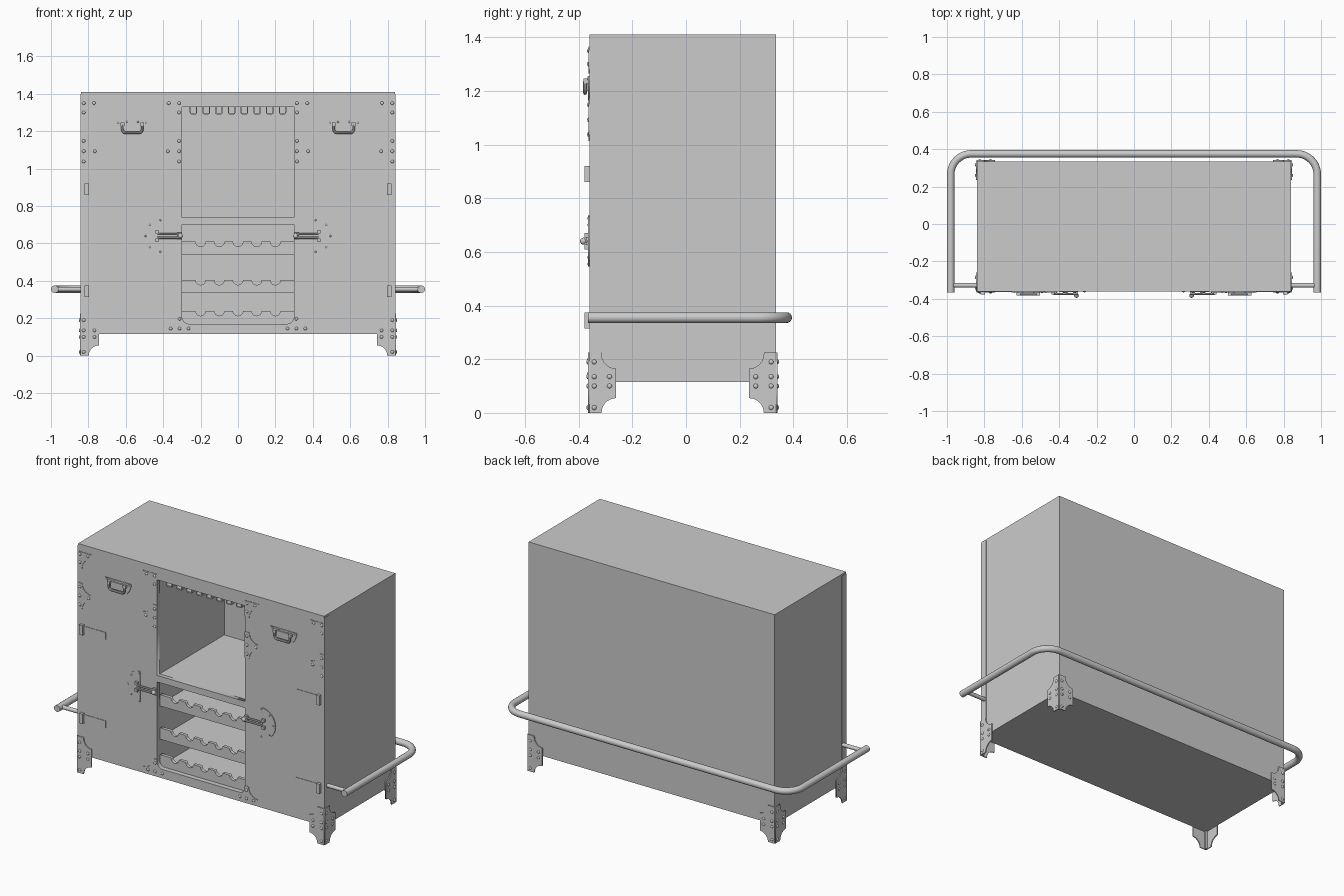
import bpy, bmesh
from math import sin, cos, pi, radians
from mathutils import Matrix, Vector

if "Cube" in bpy.data.objects:
    bpy.data.objects.remove(bpy.data.objects["Cube"])

F, B, W = -0.36, 0.335, 0.84      # front, back, half width


def add(name, bm, smooth=False):
    bmesh.ops.recalc_face_normals(bm, faces=bm.faces)
    me = bpy.data.meshes.new(name)
    bm.to_mesh(me)
    bm.free()
    ob = bpy.data.objects.new(name, me)
    bpy.context.collection.objects.link(ob)
    if smooth:
        bpy.ops.object.select_all(action='DESELECT')
        ob.select_set(True)
        bpy.context.view_layer.objects.active = ob
        bpy.ops.object.shade_smooth_by_angle(angle=radians(40))
    return ob


def box(name, x0, x1, y0, y1, z0, z1):
    bm = bmesh.new()
    m = Matrix.Translation(((x0+x1)/2, (y0+y1)/2, (z0+z1)/2)) @ Matrix.Diagonal((abs(x1-x0), abs(y1-y0), abs(z1-z0), 1))
    bmesh.ops.create_cube(bm, size=1, matrix=m)
    return add(name, bm)


def arc(cx, cy, r, a0, a1, n=8):
    return [(cx + r*cos(radians(a0 + (a1-a0)*i/n)), cy + r*sin(radians(a0 + (a1-a0)*i/n))) for i in range(n+1)]


def from_curve(name, cu, mat, smooth):
    ob = bpy.data.objects.new("tmp", cu)
    bpy.context.collection.objects.link(ob)
    me = bpy.data.meshes.new_from_object(ob.evaluated_get(bpy.context.evaluated_depsgraph_get()))
    bm = bmesh.new()
    bm.from_mesh(me)
    bpy.data.objects.remove(ob)
    bpy.data.curves.remove(cu)
    bpy.data.meshes.remove(me)
    bmesh.ops.remove_doubles(bm, verts=bm.verts, dist=1e-5)
    bm.transform(mat)
    return add(name, bm, smooth)


def frame(o, u, v, w):
    m = Matrix((u, v, w)).transposed().to_4x4()
    m.translation = o
    return m


def plate(name, loops, t, mat):
    """Flat outline (extra loops are holes), from w=0 to w=t."""
    cu = bpy.data.curves.new("tmp", 'CURVE')
    cu.dimensions, cu.fill_mode, cu.extrude = '2D', 'BOTH', t/2
    for pts in loops:
        sp = cu.splines.new('POLY')
        sp.points.add(len(pts) - 1)
        for p, q in zip(sp.points, pts):
            p.co = (q[0], q[1], 0, 1)
        sp.use_cyclic_u = True
    return from_curve(name, cu, mat @ Matrix.Translation((0, 0, t/2)), False)


def tube(name, pts, r, res=4):
    cu = bpy.data.curves.new("tmp", 'CURVE')
    cu.dimensions, cu.bevel_depth, cu.bevel_resolution, cu.use_fill_caps = '3D', r, res, True
    sp = cu.splines.new('POLY')
    sp.points.add(len(pts) - 1)
    for p, q in zip(sp.points, pts):
        p.co = (*q, 1)
    return from_curve(name, cu, Matrix(), True)


def front(x=0, z=0, s=1, y=F):
    """Frame lying on the front face, s mirrors x."""
    return frame((x, y, z), (s, 0, 0), (0, 0, 1), (0, -1, 0))


# cabinet panels
box("top_panel", -W, W, F, B, 1.37, 1.41)
box("bottom_panel", -W, W, F, B, 0.115, 0.145)
box("back_panel", -W, W, B-0.04, B, 0.145, 1.37)
outer = [(-W, 0.145), (W, 0.145), (W, 1.37), (-W, 1.37)]
niche = [(-0.3, 0.74), (0.3, 0.74), (0.3, 1.33), (-0.3, 1.33)]
lower = arc(-0.26, 0.21, 0.04, 180, 270) + arc(0.26, 0.21, 0.04, 270, 360) + [(0.3, 0.7), (-0.3, 0.7)]
plate("front_panel", [outer, niche, lower], 0.025, front(y=F+0.025))
box("niche_floor", -0.3, 0.3, F+0.025, B-0.04, 0.70, 0.74)
box("niche_ceiling", -0.3, 0.3, F+0.025, B-0.04, 1.33, 1.35)
box("rack_floor", -0.3, 0.3, F+0.025, B-0.04, 0.15, 0.17)
for s in (-1, 1):
    box("side_panel", s*(W-0.03), s*W, F+0.025, B-0.04, 0.145, 1.37)
    box("inner_wall", s*0.3, s*0.32, F+0.025, B-0.04, 0.145, 1.37)
    box("side_edge_trim", s*W, s*(W+0.003), F, F+0.045, 0.2, 1.40)

# wine racks: scalloped slats on shelves
for z0, z1 in ((0.54, 0.61), (0.335, 0.405), (0.17, 0.24)):
    pts = [(-0.3, z0), (0.3, z0), (0.3, z1)]
    for x in (0.2, 0.1, 0.0, -0.1, -0.2):
        pts += arc(x, z1, 0.027, 0, -180, 8)
    pts.append((-0.3, z1))
    for y in (F+0.03, 0.2):
        plate("rack_slat", [pts], 0.02, front(y=y+0.02))
    if z0 > 0.2:
        box("rack_shelf", -0.3, 0.3, F+0.05, B-0.04, z0, z0+0.012)

# stemware rails under the niche ceiling
for i in range(8):
    x = -0.238 + i*0.068
    u = [(-0.02, 0.04), (-0.02, 0.01)] + arc(-0.01, 0.01, 0.01, 180, 270, 3) + arc(0.01, 0.01, 0.01, 270, 360, 3)
    u += [(0.02, 0.04), (0.014, 0.04), (0.014, 0.008), (-0.014, 0.008), (-0.014, 0.04)]
    plate("glass_rail", [u], 0.55, front(x, 1.29, y=0.22))

# corner feet: an angle of two cut plates at each corner
foot = [(0, 0), (0.045, 0)] + arc(0.1, 0.0, 0.055, 165, 90, 6) + [(0.1, 0.16)] + arc(0.1, 0.22, 0.055, 270, 180, 6) + [(0.045, 0.225), (0, 0.225)]
T = 0.006
foot_rivets = [(0.018, 0.19), (0.018, 0.135), (0.075, 0.135), (0.018, 0.1), (0.075, 0.1), (0.018, 0.02)]
rivets = []                       # (position, normal, radius)
for sx in (-1, 1):
    for sy, y in ((-1, F), (1, B)):
        m = frame((sx*(W+0.003), y, 0), (-sx, 0, 0), (0, 0, 1), (0, sy, 0))
        plate("foot_face", [foot], T, m)
        n = frame((sx*W, y, 0), (0, -sy, 0), (0, 0, 1), (sx, 0, 0))
        plate("foot_side", [foot], T, n)
        box("foot_core", sx*(W-0.012), sx*W, y, y-sy*0.012, 0, 0.12)
        for p in foot_rivets:
            for q in (m, n):
                rivets.append((q @ Vector((*p, T)), q.to_3x3() @ Vector((0, 0, 1)), 0.009))

# thin corner and edge plates with rivets on the doors
corner = [(0, 0), (0.1, 0), (0.1, -0.03)] + arc(0.1, -0.1, 0.07, 90, 180, 6) + [(0.0, -0.1)]
edge = [(0, 0.08), (0.03, 0.08)] + arc(0.09, 0.08, 0.06, 180, 270, 5) + [(0.09, -0.02)] + arc(0.09, -0.08, 0.06, 90, 180, 5) + [(0, -0.08)]
corner_riv = [(0.015, -0.015), (0.07, -0.015), (0.015, -0.065)]
edge_riv = [(0.015, 0.055), (0.015, 0), (0.075, 0), (0.015, -0.055)]
P = 0.003
half = arc(0, 0, 0.09, 180, 360, 16)
for s in (-1, 1):
    for x, d in ((s*W, -s), (s*0.3, s)):
        for nm, z, shape, riv in (("corner_plate", 1.365, corner, corner_riv), ("edge_plate", 1.093, edge, edge_riv)):
            m = front(x, z, d)
            plate(nm, [shape], P, m)
            rivets += [(m @ Vector((*p, P)), Vector((0, -1, 0)), 0.009) for p in riv]
    m = front(s*0.3, 0.122, s)
    plate("lower_corner_plate", [[(0, 0), (0.09, 0), (0.09, 0.035)] + arc(0.09, 0.1, 0.065, 270, 180, 6) + [(0, 0.1)]], P, m)
    rivets += [(m @ Vector((*p, P)), Vector((0, -1, 0)), 0.009) for p in ((0.012, 0.075), (0.012, 0.023), (0.06, 0.023))]
    rivets.append((Vector((s*0.265, F, 0.145)), Vector((0, -1, 0)), 0.009))

    # hinges with straps
    for z in (0.89, 0.345):
        box("hinge_barrel", s*0.797, s*0.82, F-0.018, F, z-0.03, z+0.03)
        box("hinge_strap", s*0.65, s*0.797, F-P, F, z-0.022, z+0.022)

    # drop handles
    hx = s*0.565
    plate("handle_plate", [half], 0.005, front(hx, 1.255))
    bail = [(hx-0.053, 1.235)] + arc(hx-0.035, 1.21, 0.018, 180, 270, 5) + arc(hx+0.035, 1.21, 0.018, 270, 360, 5) + [(hx+0.053, 1.235)]
    tube("handle_bail", [(x, F-0.016, z) for x, z in bail], 0.007, 2)
    box("handle_backplate", hx-0.045, hx+0.045, F-0.012, F, 1.2, 1.243)
    for k in (-1, 1):
        box("handle_lug", hx+k*0.053-0.01, hx+k*0.053+0.01, F-0.022, F, 1.228, 1.246)
        rivets.append((Vector((hx+k*0.075, F-0.005, 1.245)), Vector((0, -1, 0)), 0.005))
        rivets.append((Vector((hx+k*0.03, F-0.005, 1.25)), Vector((0, -1, 0)), 0.005))

    # latches: half-round plate, twin bars, knob
    lx = s*0.415
    m = front(lx, 0.64, s)
    plate("latch_plate", [arc(0, 0, 0.095, -90, 90, 16)], 0.005, m)
    rivets += [(m @ Vector((0.08*cos(a*pi/4), 0.085*sin(a*pi/4), 0.005)), Vector((0, -1, 0)), 0.005) for a in range(-2, 3)]
    for dz in (-0.01, 0.01):
        tube("latch_bar", [(s*0.30, F-0.014, 0.64+dz), (s*0.43, F-0.014, 0.64+dz)], 0.006, 2)
        box("latch_lug", s*0.424, s*0.442, F-0.018, F, 0.64+dz*2.2-0.009, 0.64+dz*2.2+0.009)
    box("latch_keeper", s*0.30, s*0.325, F-0.012, F, 0.62, 0.66)
    bm = bmesh.new()
    bmesh.ops.create_uvsphere(bm, u_segments=12, v_segments=8, radius=0.013, matrix=Matrix.Translation((s*0.308, F-0.022, 0.64)))
    add("latch_knob", bm, True)

    # rail bracket
    tube("rail_bracket", [(s*(W-0.01), -0.328, 0.355), (s*0.98, -0.328, 0.355)], 0.012)

# all rivets as flattened domes
bm = bmesh.new()
for p, n, r in rivets:
    m = Matrix.Translation(p) @ n.to_track_quat('Z', 'Y').to_matrix().to_4x4() @ Matrix.Diagonal((1, 1, 0.6, 1))
    bmesh.ops.create_uvsphere(bm, u_segments=10, v_segments=6, radius=r, matrix=m)
add("rivets", bm, True)

# wrap-around rail
path = [(0.98, -0.365)] + arc(0.87, 0.265, 0.11, 0, 90, 12) + arc(-0.87, 0.265, 0.11, 90, 180, 12) + [(-0.98, -0.365)]
tube("foot_rail", [(x, y, 0.355) for x, y in path], 0.02, 6)
